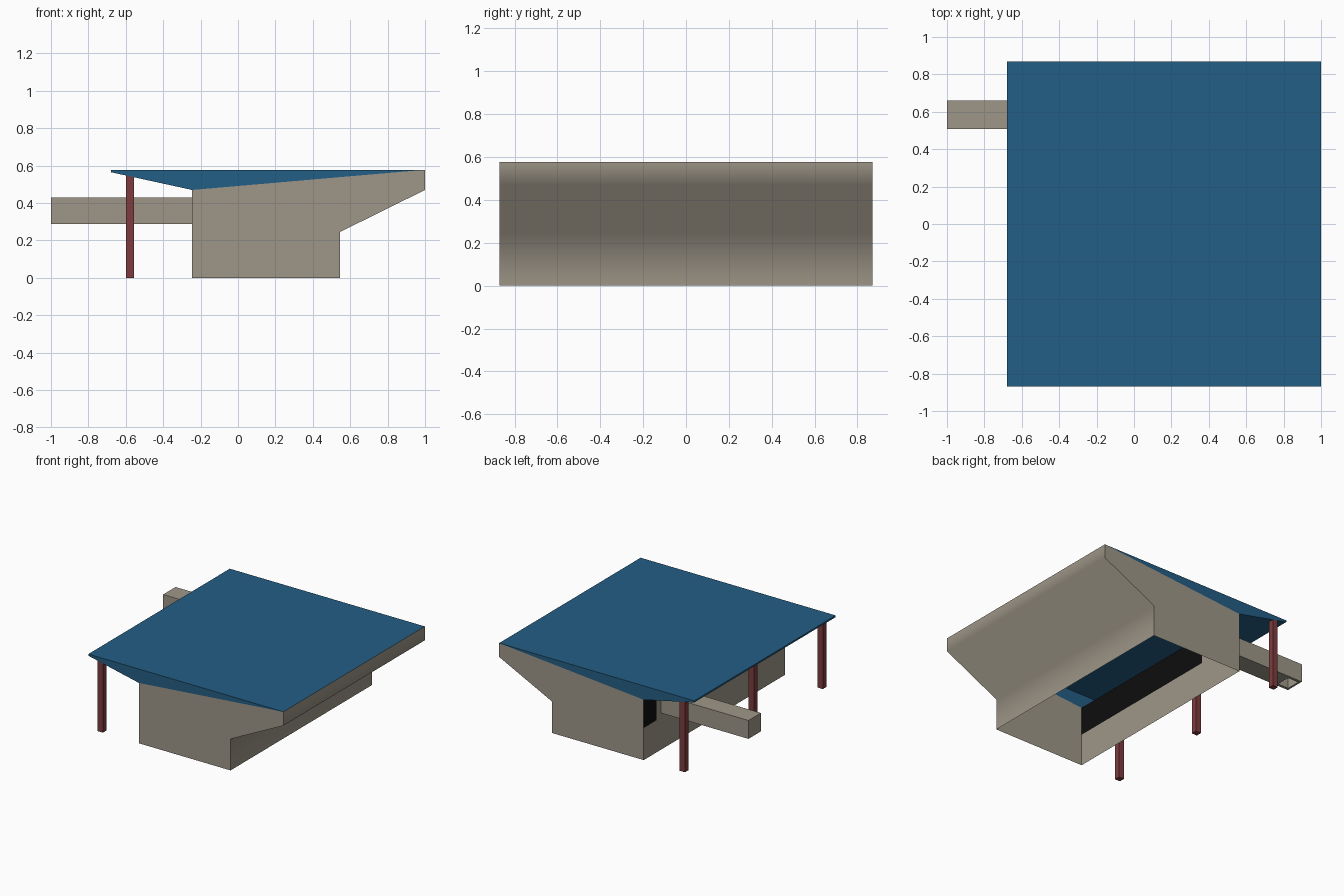
import bpy, bmesh, math

if "Cube" in bpy.data.objects:
    bpy.data.objects.remove(bpy.data.objects["Cube"])

def material(name, rgb):
    m = bpy.data.materials.new(name)
    m.diffuse_color = (*rgb, 1)
    m.use_nodes = True
    m.node_tree.nodes["Principled BSDF"].inputs["Base Color"].default_value = m.diffuse_color
    return m

TAN = material("warm_stone", (0.345, 0.31, 0.25))
BLUE = material("roof_blue", (0.017, 0.112, 0.232))
RED = material("post_red", (0.21, 0.046, 0.049))
BLACK = material("dark_glass", (0.004, 0.004, 0.004))

def add_object(name, verts, faces, mat):
    me = bpy.data.meshes.new(name)
    me.from_pydata(verts, [], faces)
    me.materials.append(mat)
    ob = bpy.data.objects.new(name, me)
    bpy.context.collection.objects.link(ob)
    return ob

def extrude(name, profile, half, open_edges, mat):
    """Extrude a counter-clockwise xz profile along y, leaving some sides open."""
    n = len(profile)
    verts = [(x, y, z) for y in (-half, half) for x, z in profile]
    faces = [list(range(n)), list(range(2 * n - 1, n - 1, -1))]
    for i in range(n):
        if i not in open_edges:
            j = (i + 1) % n
            faces.append([i, n + i, n + j, j])
    return add_object(name, verts, faces, mat)

def box(name, x, y, z, mat):
    verts = [(a, b, c) for a in x for b in y for c in z]
    faces = [(0, 1, 3, 2), (4, 6, 7, 5), (0, 4, 5, 1),
             (2, 3, 7, 6), (0, 2, 6, 4), (1, 5, 7, 3)]
    return add_object(name, verts, faces, mat)

def wall(name, y, z, mat):
    """Flat panel in the left wall, facing -x."""
    (a, b), (c, d) = y, z
    return add_object(name, [(WX, a, c), (WX, a, d), (WX, b, d), (WX, b, c)],
                      [(0, 1, 2, 3)], mat)

H, WX, TOP, EAVE = 0.87, -0.245, 0.578, 0.47

# Body shell: open underneath, on top (roof covers it) and on the left (wall panels)
body = extrude("body_shell",
               [(WX, 0), (0.545, 0), (0.545, 0.245), (1, EAVE), (1, TOP), (WX, EAVE)],
               H, {0, 4, 5}, TAN)
bpy.context.view_layer.objects.active = body
body.select_set(True)
bpy.ops.object.shade_smooth_by_angle(angle=math.radians(75))
body.select_set(False)

# Left wall: low wall, window strip interrupted by a panel around the beam
wall("left_low_wall", (-H, H), (0, 0.25), TAN)
wall("beam_wall_panel", (0.46, 0.71), (0.25, EAVE), TAN)
wall("long_window", (-H, 0.46), (0.25, EAVE), BLACK)
wall("short_window", (0.71, H), (0.25, EAVE), BLACK)

# Wedge roof, hollow above the room
extrude("roof", [(-0.68, TOP), (-0.68, 0.565), (WX, EAVE), (1, TOP)], H, {2}, BLUE)

# Posts under the eave
for i, y in enumerate((-0.848, 0, 0.848)):
    box(f"post_{i + 1}", (-0.6, -0.555), (y - 0.022, y + 0.022), (0, 0.55), RED)

# Beam spout with an opening underneath its tip
beam = box("beam_spout", (-1, WX), (0.507, 0.66), (0.287, 0.43), TAN)
cutter = box("spout_cutter", (-0.985, -0.89), (0.528, 0.639), (0.2, 0.41), TAN)
cutter.hide_render = True
cutter.hide_set(True)
cut = beam.modifiers.new("spout_hole", 'BOOLEAN')
cut.operation = 'DIFFERENCE'
cut.solver = 'EXACT'
cut.object = cutter
